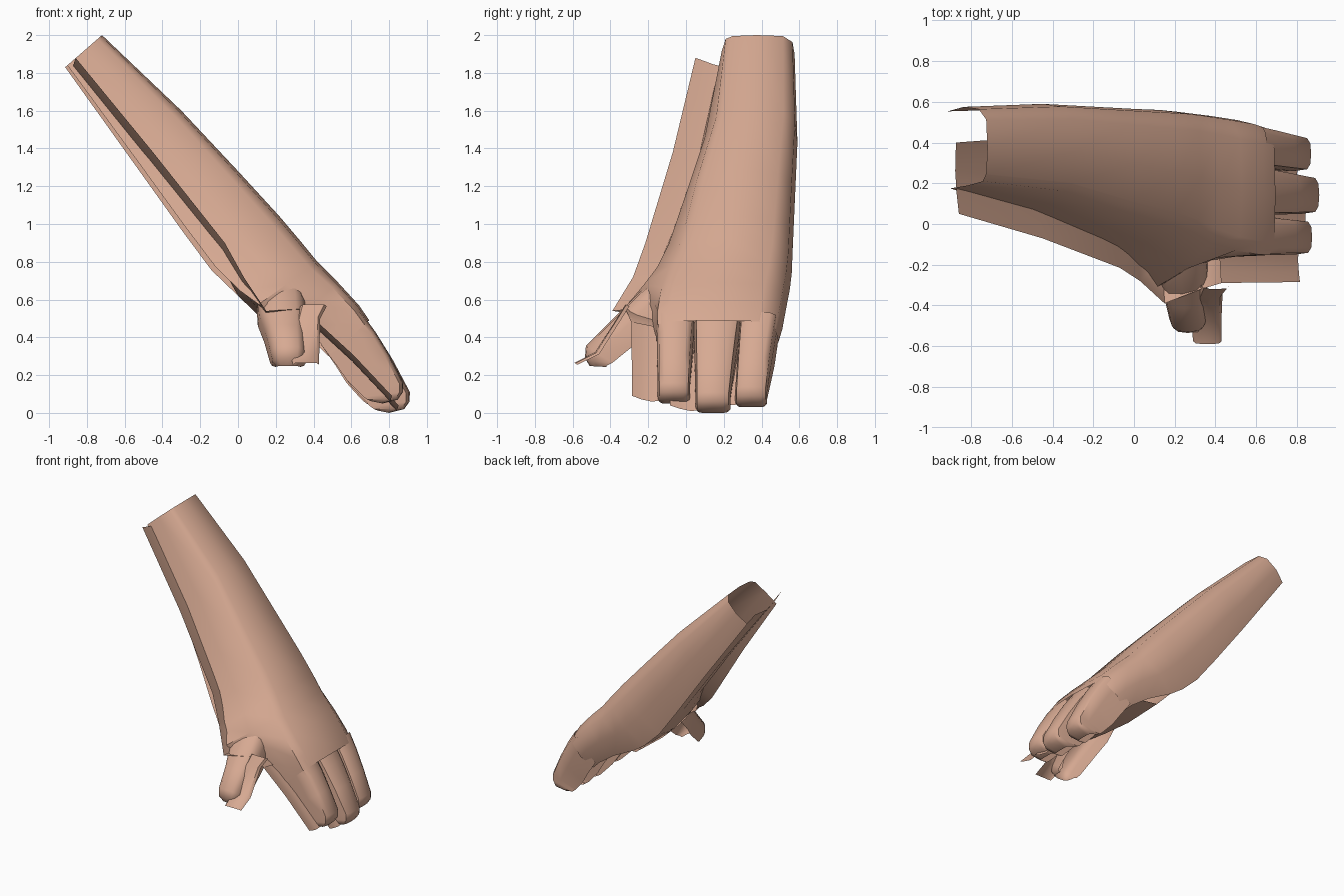
import bpy, bmesh, math
from mathutils import Vector as V

if "Cube" in bpy.data.objects:
    bpy.data.objects.remove(bpy.data.objects["Cube"])

skin = bpy.data.materials.new("skin")
skin.diffuse_color = (0.68, 0.40, 0.29, 1)
skin.use_nodes = True
skin.node_tree.nodes["Principled BSDF"].inputs["Base Color"].default_value = skin.diffuse_color


def loft(name, rings, cap=False):
    """Open shell through a list of equal-length point rows."""
    bm = bmesh.new()
    rows = [[bm.verts.new(p) for p in r] for r in rings]
    for a, b in zip(rows, rows[1:]):
        for i in range(len(a) - 1):
            bm.faces.new((a[i], a[i + 1], b[i + 1], b[i]))
    if cap:
        bm.faces.new(rows[-1])
    me = bpy.data.meshes.new(name)
    bm.to_mesh(me)
    bm.free()
    me.materials.append(skin)
    ob = bpy.data.objects.new(name, me)
    bpy.context.collection.objects.link(ob)
    bpy.context.view_layer.objects.active = ob
    ob.select_set(True)
    bpy.ops.object.shade_smooth_by_angle(angle=math.radians(50))
    ob.select_set(False)
    return ob


def row(base, top, ys, hs):
    """Cross-section: y values, with height fractions between base and top (x, z)."""
    return [(base[0] + (top[0] - base[0]) * h, y, base[1] + (top[1] - base[1]) * h)
            for y, h in zip(ys, hs)]


def back_row(top, base, near, ridge, far):
    w = far - ridge
    ys = [near, near * .6 + ridge * .4, ridge, ridge + .1 * w, ridge + .45 * w,
          far - .17 * w, far - .03 * w, far, far - .06 * w]
    return row(base, top, ys, [.06, .5, .88, .97, 1, .97, .78, .4, 0])


def finger_row(top, base, near, far):
    w = far - near
    return row(base, top, [near + w * f for f in (0, 0, .05, .2, .5, .8, .95, 1, 1)],
               [0, .6, .91, .98, 1, .98, .91, .6, 0])


def sheet_row(edge, near, far, drop):
    """Nearly flat palm section that falls away behind its near edge."""
    w = far - near
    return [(edge[0] - .3 * drop * f, near + w * g, edge[1] - drop * f)
            for g, f in ((0, 0), (.28, .6), (.6, 1), (1, .8))]


def half_tube(c, w, up, n=8):
    c, up = V(c), V(up)
    pts = []
    for i in range(n + 1):
        a = math.pi * i / n
        s, k = math.sin(a) ** .6, math.cos(a)
        pts.append(c + V((w * math.copysign(abs(k) ** .6, k), 0, 0)) + up * s)
    return pts


# back of the forearm and hand: top (x,z), lower edge (x,z), near, ridge, far y
loft("forearm_back", [back_row(*s) for s in [
    ((-.72, 2.0), (-.915, 1.83), .175, .21, .575),
    ((-.30, 1.60), (-.55, 1.32), .06, .16, .59),
    ((.0, 1.28), (-.30, .97), -.06, .06, .575),
    ((.22, 1.04), (-.14, .755), -.15, .0, .565),
    ((.33, .91), (-.01, .63), -.23, -.04, .56),
    ((.42, .80), (.09, .56), -.31, -.09, .55),
    ((.53, .69), (.28, .46), -.19, -.13, .53),
    ((.64, .57), (.42, .36), -.16, -.15, .51),
    ((.695, .49), (.48, .30), -.16, -.152, .49)]])

# palm side, a thin sheet pushed forward from the back shell
loft("forearm_palm", [sheet_row(*s) for s in [
    ((-.86, 1.88), .05, .40, .06),
    ((-.45, 1.38), -.07, .43, .08),
    ((-.07, .90), -.215, .43, .10),
    ((.03, .72), -.28, .43, .10),
    ((.15, .54), -.39, .42, .05),
    ((.33, .55), -.32, .40, .08),
    ((.43, .48), -.29, .36, .06)]])

# fingers: base near/far y, tip near/far y, tip shift in x and z
fingers = {"index": (-.155, .045, -.15, .02, -.035, .05),
           "middle": (.042, .288, .05, .235, 0, 0),
           "outer": (.285, .485, .26, .43, -.04, .03)}
back_path = [((.65, .535), (.44, .36), 0), ((.73, .425), (.53, .24), .3),
             ((.82, .28), (.60, .14), .65), ((.91, .11), (.69, .045), 1),
             ((.908, .06), (.70, .035), 1), ((.88, .02), (.72, .02), 1),
             ((.80, .0), (.74, .012), 1)]
sheet_path = [((.40, .50), 0), ((.63, .28), .5), ((.85, .04), 1)]
for name, (n0, f0, n1, f1, dx, dz) in fingers.items():
    rows = []
    for i, (t, b, k) in enumerate(back_path):
        n, f = n0 + (n1 - n0) * k, f0 + (f1 - f0) * k
        s = (0, .015)[i == len(back_path) - 1]
        rows.append(finger_row((t[0] + dx * k, t[1] + dz * k),
                               (b[0] + dx * k, b[1] + dz * k), n + s, f - s))
    loft(name + "_finger_back", rows)
    rows = []
    for e, k in sheet_path:
        n, f = n0 + (n1 - n0) * k - .135, f0 + (f1 - f0) * k - .135
        rows.append(sheet_row((e[0] + dx * k, e[1] + dz * k), n, f, .03))
    loft(name + "_finger_palm", rows)

# thumb: back shell growing out of the hand, and its shifted palm side
loft("thumb_back", [half_tube(*s) for s in [
    ((.24, -.03, .62), .10, (0, -.12, .09)),
    ((.23, -.10, .535), .13, (0, -.15, .10)),
    ((.235, -.17, .46), .13, (0, -.155, .10)),
    ((.25, -.26, .37), .11, (0, -.155, .10)),
    ((.265, -.39, .265), .095, (0, -.14, .09)),
    ((.265, -.42, .25), .085, (0, -.115, .04)),
    ((.265, -.42, .243), .065, (0, -.09, .005))]])
loft("thumb_palm", [half_tube(c, w, up, 4) for c, w, up in [
    ((.40, -.30, .565), .07, (0, -.02, .01)),
    ((.375, -.34, .50), .06, (0, -.02, .01)),
    ((.355, -.46, .31), .075, (0, -.02, .01)),
    ((.36, -.575, .255), .07, (0, -.015, .01))]])
